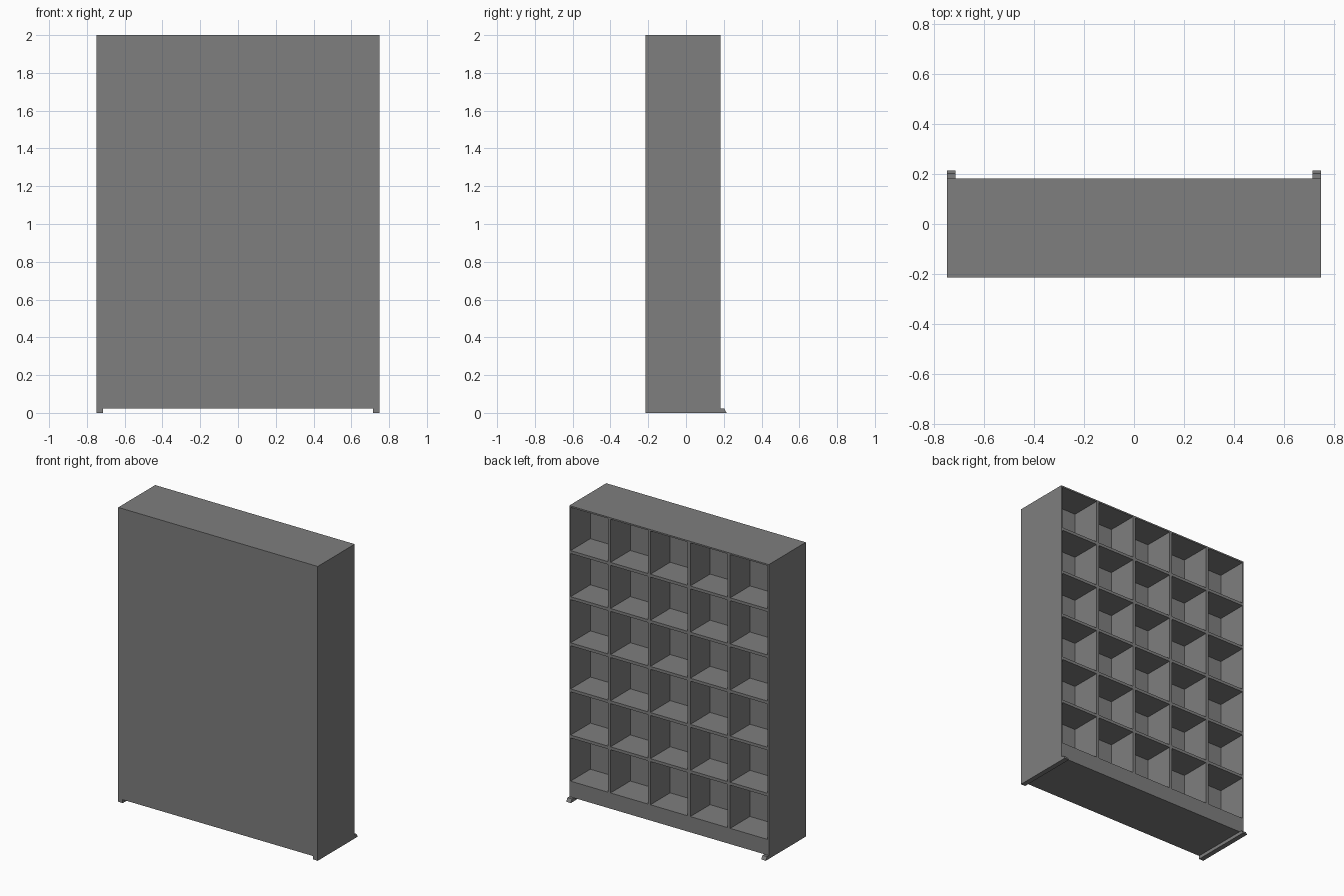
import bpy, bmesh

if "Cube" in bpy.data.objects:
    bpy.data.objects.remove(bpy.data.objects["Cube"])

X, FRONT, BACK = 0.75, -0.215, 0.182     # body extents
Z0, Z1 = 0.023, 2.0                      # body bottom and top
MID = -0.03                              # inner wall of the cells
EDGE, BOARD = 0.01, 0.02                 # outer shell and inner board thickness
COLS, ROWS, FLOOR = 5, 6, 0.13           # cell grid and top of the plinth

# Dark grey finish for every part
grey = bpy.data.materials.new("dark_grey")
grey.diffuse_color = (0.21, 0.21, 0.21, 1)
grey.use_nodes = True
grey.node_tree.nodes["Principled BSDF"].inputs["Base Color"].default_value = grey.diffuse_color


def mesh_object(name, bm):
    bmesh.ops.recalc_face_normals(bm, faces=bm.faces[:])
    me = bpy.data.meshes.new(name)
    bm.to_mesh(me)
    bm.free()
    me.materials.append(grey)
    ob = bpy.data.objects.new(name, me)
    bpy.context.collection.objects.link(ob)
    return ob


def prism(name, profile, x0, x1):
    """Extrude a (y, z) profile along x."""
    bm = bmesh.new()
    face = bm.faces.new([bm.verts.new((x0, y, z)) for y, z in profile])
    ext = bmesh.ops.extrude_face_region(bm, geom=[face])["geom"]
    verts = [g for g in ext if isinstance(g, bmesh.types.BMVert)]
    bmesh.ops.translate(bm, verts=verts, vec=(x1 - x0, 0, 0))
    # The extrusion keeps no cap at the start, so close it
    bmesh.ops.holes_fill(bm, edges=bm.edges[:], sides=0)
    return mesh_object(name, bm)


def box(name, x0, x1, y0, y1, z0, z1):
    return prism(name, [(y0, z0), (y1, z0), (y1, z1), (y0, z1)], x0, x1)


# Closed front half and the outer shell around the cells
box("front_block", -X, X, FRONT, MID, Z0, Z1)
box("plinth", -X, X, MID, BACK, Z0, FLOOR)
box("top_panel", -X, X, MID, BACK, Z1 - EDGE, Z1)
for side, x0 in (("left", -X), ("right", X - EDGE)):
    box(side + "_side_panel", x0, x0 + EDGE, MID, BACK, FLOOR, Z1 - EDGE)

# Upright dividers between the columns
pitch_x = 2 * X / COLS
for i in range(1, COLS):
    x = -X + i * pitch_x
    box(f"divider_{i}", x - BOARD / 2, x + BOARD / 2, MID, BACK, FLOOR, Z1 - EDGE)

# Shelves, one piece per column
cell_h = (Z1 - EDGE - FLOOR - (ROWS - 1) * BOARD) / ROWS
for r in range(1, ROWS):
    z = FLOOR + r * (cell_h + BOARD) - BOARD
    for c in range(COLS):
        x = -X + c * pitch_x
        box(f"shelf_{r}_{c + 1}", x + EDGE, x + pitch_x - EDGE, MID, BACK, z, z + BOARD)

# Foot rails with sloped toes sticking out of the open side
toe = [(FRONT, 0), (0.215, 0), (0.202, Z0), (FRONT, Z0)]
prism("left_foot_rail", toe, -X, -X + 0.034)
prism("right_foot_rail", toe, X - 0.034, X)
